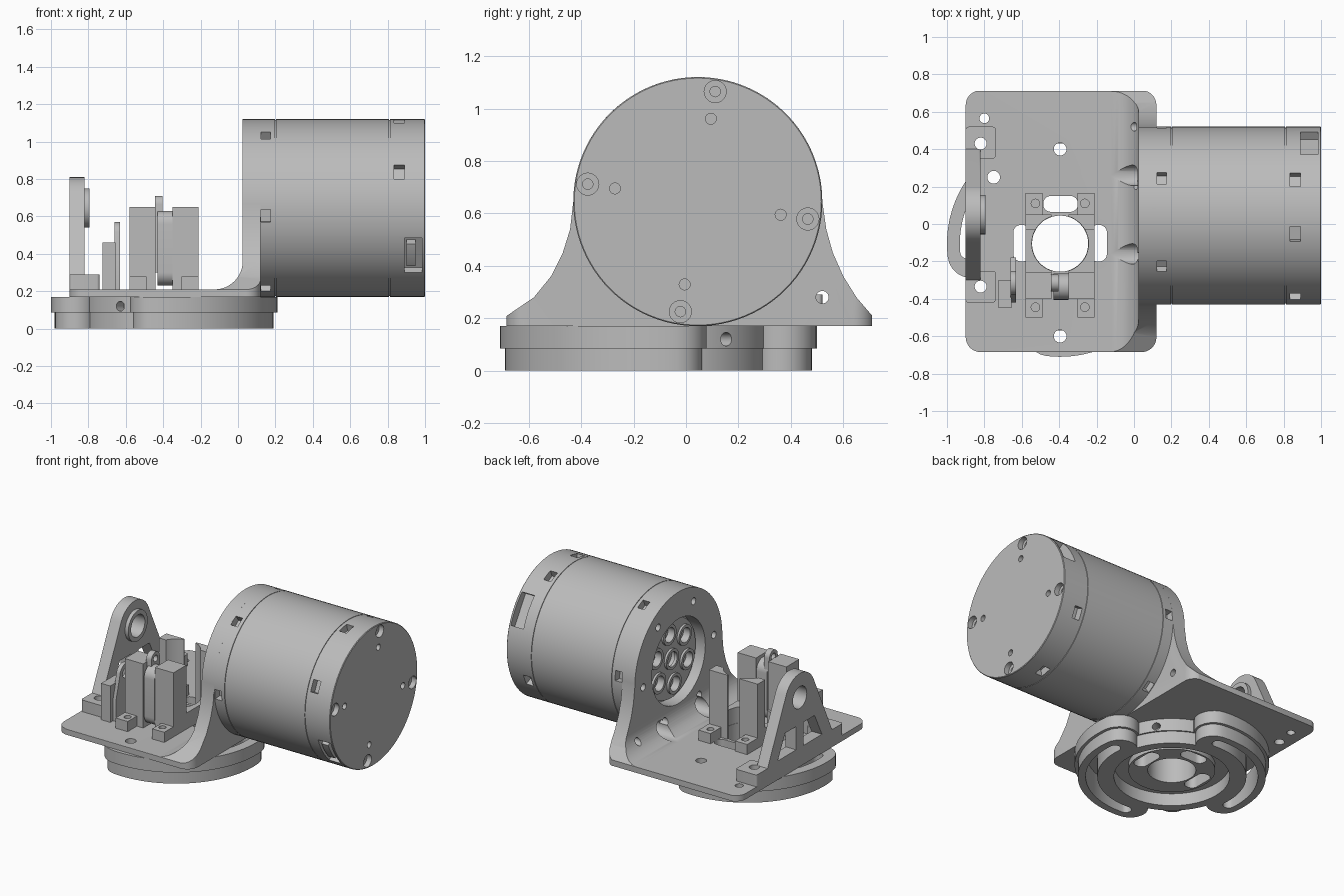
import bpy, bmesh, math
from math import sin, cos, radians
from mathutils import Matrix, Vector

old = bpy.data.objects.get("Cube")
if old:
    bpy.data.objects.remove(old, do_unlink=True)

grey = bpy.data.materials.new("machined grey")
grey.use_nodes = True
grey.diffuse_color = (0.5, 0.5, 0.5, 1)
grey.node_tree.nodes["Principled BSDF"].inputs["Base Color"].default_value = (0.5, 0.5, 0.5, 1)


# ---------- helpers ----------
def finish(name, bm):
    bmesh.ops.recalc_face_normals(bm, faces=bm.faces)
    mesh = bpy.data.meshes.new(name)
    bm.to_mesh(mesh)
    bm.free()
    mesh.materials.append(grey)
    obj = bpy.data.objects.new(name, mesh)
    bpy.context.collection.objects.link(obj)
    return obj


def prism(name, pts, axis, lo, hi):
    """Extrude a 2D outline (remaining axes in x, y, z order) along an axis."""
    place = {"x": lambda p: (lo, p[0], p[1]), "y": lambda p: (p[0], lo, p[1]),
             "z": lambda p: (p[0], p[1], lo)}[axis]
    bm = bmesh.new()
    face = bm.faces.new([bm.verts.new(place(p)) for p in pts])
    out = bmesh.ops.extrude_face_region(bm, geom=[face])
    move = Vector([hi - lo if a == axis else 0 for a in "xyz"])
    bmesh.ops.translate(bm, vec=move, verts=[v for v in out["geom"] if isinstance(v, bmesh.types.BMVert)])
    return finish(name, bm)


def arc(cx, cy, r, a0, a1, n=16):
    return [(cx + r * cos(radians(a0 + (a1 - a0) * i / n)),
             cy + r * sin(radians(a0 + (a1 - a0) * i / n))) for i in range(n + 1)]


def disc(name, c, r, axis, lo, hi, n=32):
    return prism(name, arc(c[0], c[1], r, 0, 360, n)[:-1], axis, lo, hi)


def box(name, x0, x1, y0, y1, z0, z1):
    return prism(name, [(x0, y0), (x1, y0), (x1, y1), (x0, y1)], "z", z0, z1)


def rounded(x0, x1, y0, y1, r):
    return (arc(x1 - r, y1 - r, r, 0, 90, 8) + arc(x0 + r, y1 - r, r, 90, 180, 8)
            + arc(x0 + r, y0 + r, r, 180, 270, 8) + arc(x1 - r, y0 + r, r, 270, 360, 8))


def curved_slot(c, r, half, a0, a1):
    """Banana outline with round ends."""
    e0 = (c[0] + r * cos(radians(a0)), c[1] + r * sin(radians(a0)))
    e1 = (c[0] + r * cos(radians(a1)), c[1] + r * sin(radians(a1)))
    return (arc(*c, r + half, a0, a1, 32) + arc(*e1, half, a1, a1 + 180, 12)[1:-1]
            + arc(*c, r - half, a1, a0, 32) + arc(*e0, half, a0 + 180, a0 + 360, 12)[1:-1])


def combine(obj, others, op="DIFFERENCE", keep=False):
    bpy.context.view_layer.objects.active = obj
    for other in others:
        mod = obj.modifiers.new("combine", "BOOLEAN")
        mod.operation, mod.solver, mod.object = op, "EXACT", other
        bpy.ops.object.modifier_apply(modifier=mod.name)
        if not keep:
            bpy.data.objects.remove(other, do_unlink=True)
    return obj


def polar(c, r, a):
    return (c[0] + r * cos(radians(a)), c[1] + r * sin(radians(a)))


HUB = (-0.395, -0.105)     # turntable centre (x, y)
AXLE = (0.045, 0.645)      # motor axis (y, z)
R = 0.475

# ---------- L-shaped bracket ----------
inner = arc(-0.125, 0.36, 0.15, 270, 360, 16)
bracket = prism("bracket", [(-0.9, 0.17), (0.12, 0.17), (0.12, 1.2), (0.025, 1.2)]
                + inner[::-1] + [(-0.9, 0.21)], "y", -0.8, 0.8)
flare = ([(-0.69, 0.1), (0.71, 0.1), (0.71, 0.21), (0.65, 0.28), (0.6, 0.36), (0.56, 0.45), (0.535, 0.54)]
         + arc(*AXLE, R, 0, 180, 64)
         + [(-0.442, 0.54), (-0.47, 0.45), (-0.515, 0.36), (-0.58, 0.28), (-0.69, 0.205)])
combine(bracket, [prism("flare", flare, "x", -1.2, 0.5),
                  prism("corners", rounded(-0.9, 0.12, -0.685, 0.715, 0.08), "z", 0, 2)], "INTERSECT")
cuts = [disc("bore", AXLE, 0.29, "x", -0.1, 0.3, 64), disc("tab_hole", (0.52, 0.28), 0.024, "x", -0.3, 0.3)]
cuts += [disc("screw_hole", polar(AXLE, 0.385, 55 + 60 * k), 0.024, "x", 0, 0.06, 16) for k in range(6)]
cuts += [disc("access_hole", (y, 0.265), 0.055, "x", -0.3, 0.08) for y in (-0.16, 0.26)]
cuts += [disc("plate_hole", (x, y), r, "z", 0.1, 0.3) for x, y, r in
         [(-0.8, 0.565, 0.026), (-0.82, 0.43, 0.032), (-0.82, -0.335, 0.032), (-0.75, 0.25, 0.034),
          (-0.395, 0.4, 0.034), (-0.395, -0.6, 0.034)]]
combine(bracket, cuts)

# ---------- turntable base ----------
through = [disc("centre_hole", HUB, 0.15, "z", -0.1, 0.3, 48)]
through += [prism("side_slot", rounded(x - 0.045, x + 0.045, -0.2, -0.005, 0.04), "z", -0.1, 0.3)
            for x in (-0.6, -0.19)]
through += [prism("back_slot", rounded(-0.485, -0.3, 0.065, 0.15, 0.04), "z", -0.1, 0.3)]
through += [prism("lobe_slot", curved_slot(HUB, 0.5, 0.036, m - 50, m + 50), "z", -0.1, 0.3) for m in (135, 315)]
for a in (37, 237):
    hole = disc("side_screw", (0, 0.12), 0.026, "x", 0.36, 0.5)
    hole.data.transform(Matrix.Translation((*HUB, 0)) @ Matrix.Rotation(radians(a), 4, "Z"))
    through.append(hole)

upper = disc("turntable_top", HUB, 0.43, "z", 0.085, 0.17, 96)
combine(upper, [prism("lobe", curved_slot(HUB, 0.48, 0.125, m - 52, m + 52), "z", 0.085, 0.17)
                for m in (135, 315)], "UNION")
lower = disc("turntable_rim", HUB, 0.42, "z", 0, 0.086, 96)
combine(lower, [prism("lobe", curved_slot(HUB, 0.475, 0.11, m - 52, m + 52), "z", 0, 0.086)
                for m in (135, 315)], "UNION")
combine(lower, [disc("recess", HUB, 0.36, "z", -0.1, 0.2, 64)])
collar = disc("turntable_collar", HUB, 0.27, "z", 0.045, 0.09, 64)
for part in (upper, lower, collar):
    combine(part, through, keep=True)
combine(bracket, through[:4])
for helper in through[4:]:
    bpy.data.objects.remove(helper, do_unlink=True)

# ---------- motor, turned about its axis ----------
profile = [(0.12, 0), (0.12, R), (0.198, R), (0.198, 0.47), (0.202, 0.47), (0.202, R), (0.808, R),
           (0.808, 0.47), (0.812, 0.47), (0.812, R), (0.996, R), (1.0, 0.471), (1.0, 0)]
bm = bmesh.new()
verts = [bm.verts.new((x, AXLE[0], AXLE[1] + r)) for x, r in profile]
edges = [bm.edges.new(p) for p in zip(verts, verts[1:])]
bmesh.ops.spin(bm, geom=verts + edges, cent=(0, *AXLE), axis=(1, 0, 0), angle=math.tau, steps=96)
bmesh.ops.remove_doubles(bm, verts=bm.verts, dist=0.0005)
motor = finish("motor_housing", bm)


def pocket(elev, x0, x1, half, depth):
    """Radial pocket; elevation is measured from the front."""
    out = Vector((-cos(radians(elev)), sin(radians(elev))))
    side = Vector((-out.y, out.x))
    c = Vector(AXLE)
    return prism("pocket", [c + out * r + side * s for r, s in
                            [(R - depth, -half), (R + 0.1, -half), (R + 0.1, half), (R - depth, half)]], "x", x0, x1)


cuts = [pocket(-5 + 60 * k, 0.124, 0.175, 0.034, 0.05) for k in range(6)]
cuts += [pocket(e, 0.835, 0.89, 0.04, 0.05) for e in (24, 78, 114, 204, 258)]
cuts += [pocket(147, 0.89, 0.985, 0.11, 0.06), pocket(-33, 0.89, 0.985, 0.11, 0.06)]
for k in range(4):
    a = 81 + 90 * k
    cuts += [disc("counterbore", polar(AXLE, 0.425, a), 0.042, "x", 0.965, 1.1),
             disc("screw", polar(AXLE, 0.425, a), 0.02, "x", 0.93, 0.97, 16),
             disc("pin", polar(AXLE, 0.32, a), 0.021, "x", 0.96, 1.1, 16)]
combine(motor, cuts)
plug = pocket(-33, 0.9, 0.95, 0.07, 0.07)
plug.name = "cable_plug"
combine(plug, [disc("trim", AXLE, 0.465, "x", 0.8, 1.1, 96)], "INTERSECT")

# ---------- output rotor inside the bracket bore ----------
rotor = disc("rotor", AXLE, 0.27, "x", 0.085, 0.13, 64)
cuts = [disc("rotor_hole", polar(AXLE, 0.18, 21 + 60 * k), 0.05, "x", 0, 0.122) for k in range(6)]
combine(rotor, cuts + [disc("rotor_centre", AXLE, 0.06, "x", 0, 0.122)])
for k in range(7):
    c = AXLE if k == 6 else polar(AXLE, 0.18, 21 + 60 * k)
    ring = disc("rotor_ring", c, 0.07, "x", 0.07, 0.09)
    combine(ring, [disc("ring_hole", c, 0.05, "x", 0, 0.2)])

# ---------- outer bearing arm ----------
CY, CZ = 0.05, 0.645
arm = prism("bearing_arm", [(CY - 0.39, 0.205), (CY + 0.39, 0.205)] + arc(CY, CZ, 0.165, 25, 155, 24),
            "x", -0.9, -0.82)
windows = [prism("window", [(CY + s * y, z) for y, z in [(0.04, 0.3), (0.24, 0.3), (0.16, 0.46), (0.04, 0.46)]],
                 "x", -1, -0.7) for s in (-1, 1)]
boss = disc("bearing_boss", (CY, CZ), 0.105, "x", -0.83, -0.795, 40)
for part in (arm, boss):
    combine(part, [disc("bearing_hole", (CY, CZ), 0.075, "x", -1, -0.7, 40)])
combine(arm, windows)
for y0, y1, hy in ((-0.42, -0.25, -0.335), (0.35, 0.52, 0.43)):
    foot = prism("arm_foot", rounded(-0.9, -0.74, y0, y1, 0.015), "z", 0.205, 0.29)
    combine(foot, [disc("foot_hole", (-0.82, hy), 0.032, "z", 0.1, 0.4)])
    combine(arm, [disc("foot_hole", (-0.82, hy), 0.032, "z", 0.1, 0.32)])

# ---------- small lever post ----------
box("lever_post_block", -0.725, -0.655, -0.45, -0.3, 0.205, 0.46)
tab = prism("lever_post_tab", [(-0.42, 0.205), (-0.18, 0.205), (-0.18, 0.29), (-0.25, 0.36)]
            + arc(-0.315, 0.505, 0.065, 0, 180, 16) + [(-0.42, 0.36)], "x", -0.66, -0.632)
combine(tab, [disc("tab_eye", (-0.315, 0.505), 0.033, "x", -0.8, -0.5)])

# ---------- central clamp ----------
MID = -0.395
for s, side in ((-1, "right"), (1, "left")):
    def span(a, b):
        return sorted((MID + s * a, MID + s * b))
    wall = box("clamp_post_" + side, *span(0.045, 0.185), -0.4, 0.05, 0.205, 0.65)
    combine(wall, [disc("clamp_bore", HUB, 0.152, "z", 0, 1, 48),
                   box("clamp_gap", *span(0, 0.3), -0.26, -0.03, 0.32, 1)])
    for end, y0, y1, hy in (("front", -0.5, -0.39, -0.445), ("back", 0.04, 0.165, 0.11)):
        pad = box("clamp_pad_%s_%s" % (end, side), *span(0.093, 0.185), y0, y1, 0.205, 0.28)
        combine(pad, [disc("pad_hole", (MID + s * 0.132, hy), 0.023, "z", 0.22, 0.4, 16)])
roller = prism("clamp_roller", arc(-0.335, 0.56, 0.07, 0, 180) + arc(-0.335, 0.3, 0.07, 180, 360),
               "x", -0.43, -0.35)
latch = prism("clamp_latch", [(-0.36, 0.3), (-0.27, 0.3)] + arc(-0.315, 0.665, 0.045, 0, 180),
              "x", -0.445, -0.405)
combine(latch, [disc("latch_eye", (-0.315, 0.665), 0.022, "x", -0.6, -0.2, 16)])

# ---------- shading ----------
bpy.ops.object.select_all(action="DESELECT")
for obj in bpy.context.collection.objects:
    if obj.type == "MESH":
        obj.select_set(True)
        bpy.context.view_layer.objects.active = obj
bpy.ops.object.shade_smooth_by_angle(angle=radians(30))
